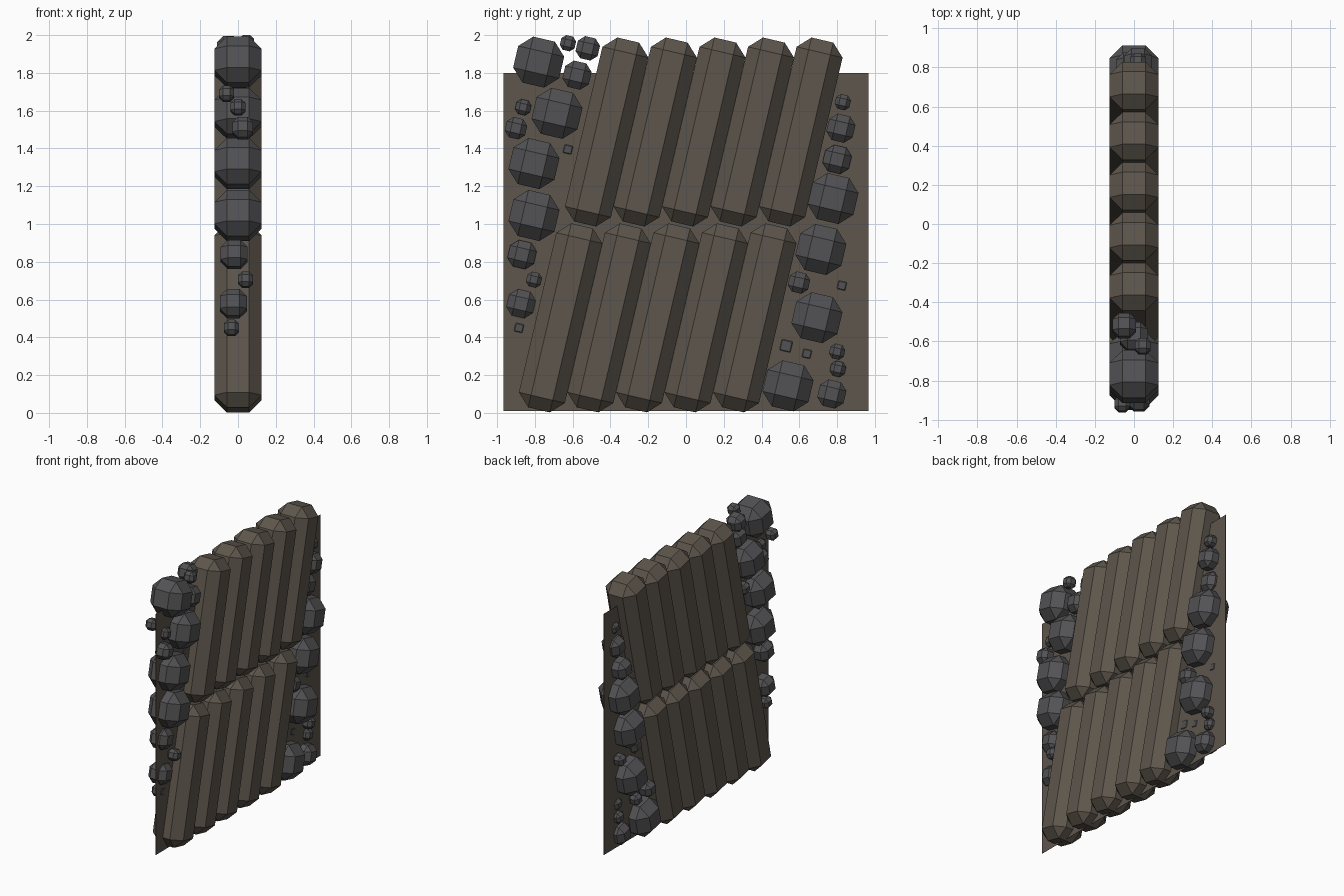
import bpy, bmesh, math
from mathutils import Matrix

if "Cube" in bpy.data.objects:
    bpy.data.objects.remove(bpy.data.objects["Cube"])

TILT = math.radians(-13.2)


def material(name, rgb):
    m = bpy.data.materials.new(name)
    m.diffuse_color = (*rgb, 1)
    m.use_nodes = True
    m.node_tree.nodes["Principled BSDF"].inputs["Base Color"].default_value = m.diffuse_color
    return m


WOOD = material("brown", (0.11, 0.092, 0.072))
STONE = material("dark_grey", (0.085, 0.085, 0.09))


def chamfered_box(name, size, loc, bevel, mat, tilt=TILT):
    bm = bmesh.new()
    bmesh.ops.create_cube(bm, size=1, matrix=Matrix.Diagonal((*size, 1)))
    if bevel:
        bmesh.ops.bevel(bm, geom=bm.edges[:], offset=bevel, segments=1,
                        profile=0.5, affect='EDGES')
    bmesh.ops.transform(bm, matrix=Matrix.Translation(loc) @ Matrix.Rotation(tilt, 4, 'X'),
                        verts=bm.verts[:])
    me = bpy.data.meshes.new(name)
    bm.to_mesh(me)
    bm.free()
    me.materials.append(mat)
    ob = bpy.data.objects.new(name, me)
    bpy.context.collection.objects.link(ob)
    return ob


# thin backing sheet
chamfered_box("backing_panel", (0.002, 1.93, 1.79), (0, 0, 0.905), 0, WOOD, 0)

# two rows of leaning chamfered logs
for row, (y0, z) in {"lower": (-0.664, 0.503), "upper": (-0.42, 1.487)}.items():
    for i in range(5):
        chamfered_box(f"{row}_log_{i + 1}", (0.25, 0.25, 1.0),
                      (0, y0 + 0.257 * i, z), 0.066, WOOD)

# stones: x, y, z, size
L, M, S = 0.25, 0.143, 0.08
left = [
    (0, -.78, 1.857, L), (.045, -.625, 1.957, S), (-.05, -.52, 1.93, .12),
    (0, -.577, 1.788, M), (0, -.683, 1.586, L), (0, -.862, 1.618, S),
    (.025, -.90, 1.507, .11), (-.035, -.625, 1.395, S), (0, -.805, 1.32, L),
    (0, -.805, 1.045, L), (-.02, -.868, .838, M), (.04, -.805, .705, S),
    (-.025, -.873, .578, M), (-.035, -.884, .45, S), (-.06, -.92, 1.69, S),
]
right = [
    (.02, .83, 1.645, S), (.02, .82, 1.507, M), (-.02, .80, 1.342, M),
    (0, .778, 1.135, L), (0, .714, .865, L), (-.035, .825, .674, S),
    (.02, .598, .69, .11), (0, .693, .504, L), (-.05, .53, .355, .11),
    (-.035, .64, .313, S), (.02, .80, .324, S), (0, .804, .233, S),
    (0, .54, .143, L), (.01, .772, .10, M),
]
for side, stones in (("left", left), ("right", right)):
    for i, (x, y, z, s) in enumerate(stones):
        chamfered_box(f"{side}_stone_{i + 1}", (s, s, s), (x, y, z), s * 0.265, STONE)
